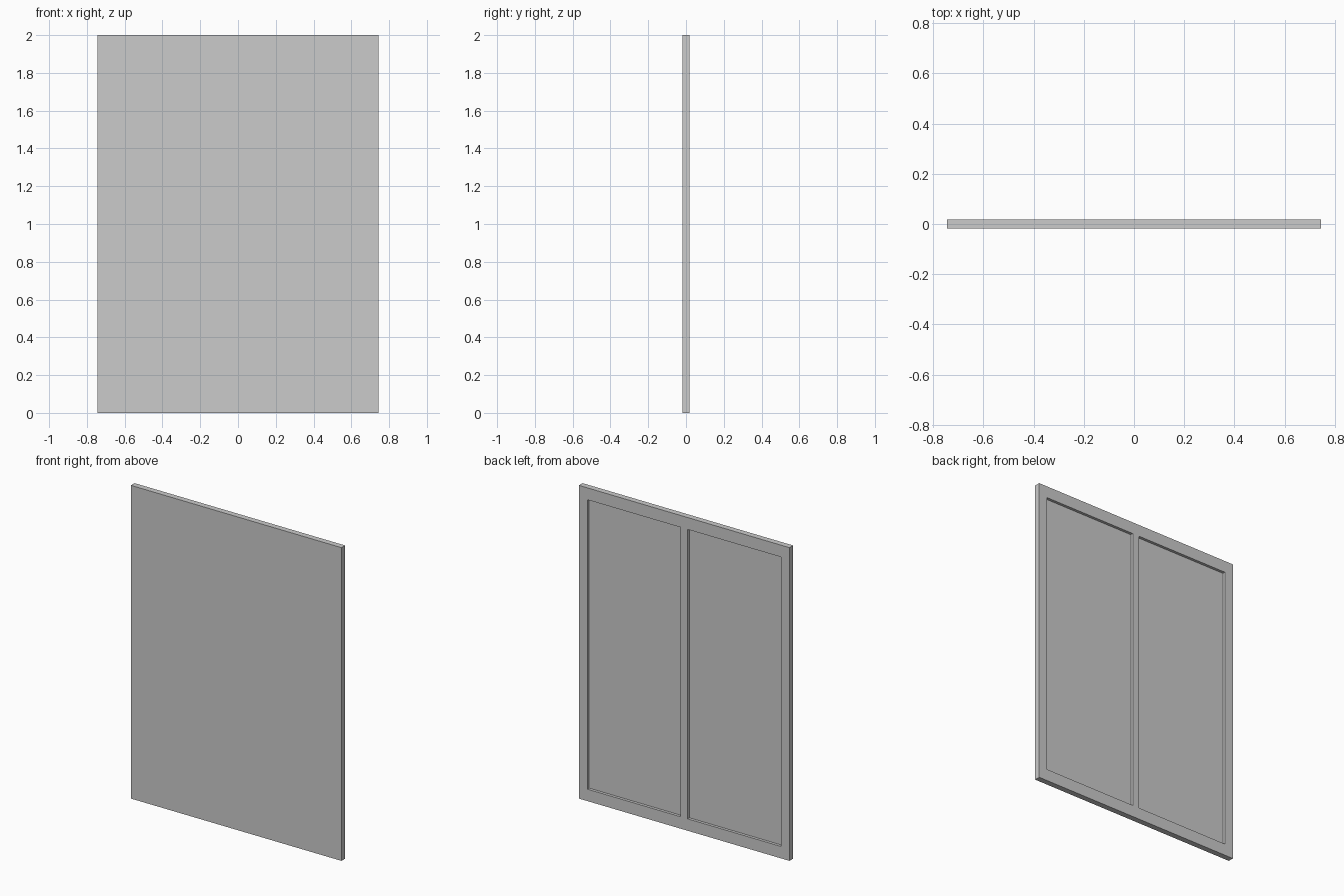
import bpy

if "Cube" in bpy.data.objects:
    bpy.data.objects.remove(bpy.data.objects["Cube"])

WIDTH, THICK, HEIGHT = 1.488, 0.037, 2.0
SIDE, RAIL, MULLION = 0.06, 0.076, 0.049   # frame borders around the recesses
DEPTH = 0.018                              # recess depth on the back


def box(name, size, location):
    bpy.ops.mesh.primitive_cube_add(size=1, location=location)
    obj = bpy.context.object
    obj.name = name
    obj.scale = size
    bpy.ops.object.transform_apply(location=False, rotation=False, scale=True)
    return obj


# Solid window slab, plain on the front
slab = box("window_panel", (WIDTH, THICK, HEIGHT), (0, 0, HEIGHT / 2))

# Two tall recesses in the back, leaving the frame and centre mullion
pane_w = (WIDTH - 2 * SIDE - MULLION) / 2
for side, label in ((-1, "left"), (1, "right")):
    cutter = box(f"{label}_recess_cutter",
                 (pane_w, 2 * DEPTH, HEIGHT - 2 * RAIL),
                 (side * (MULLION + pane_w) / 2, THICK / 2, HEIGHT / 2))
    cutter.hide_render = True
    cutter.display_type = 'WIRE'
    cut = slab.modifiers.new(f"{label}_recess", 'BOOLEAN')
    cut.operation = 'DIFFERENCE'
    cut.solver = 'EXACT'
    cut.object = cutter
